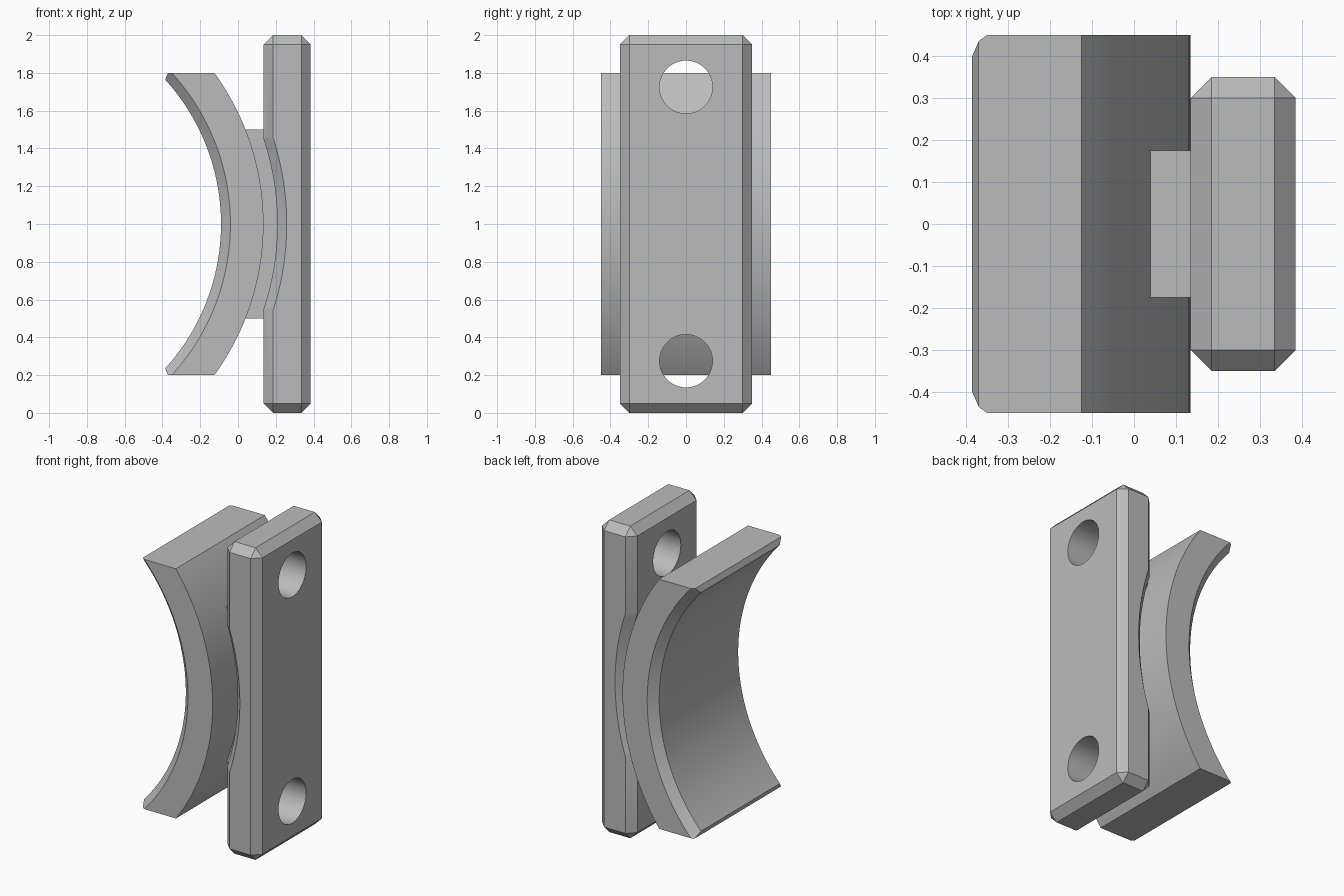
import bpy, bmesh
from math import pi, sin, cos, sqrt, asin

cube = bpy.data.objects.get("Cube")
if cube:
    bpy.data.objects.remove(cube, do_unlink=True)

grey = bpy.data.materials.new("plain grey")
grey.use_nodes = True
colour = (0.5, 0.5, 0.5, 1)
grey.diffuse_color = colour
grey.node_tree.nodes["Principled BSDF"].inputs["Base Color"].default_value = colour

CX, CZ = -1.226, 1.0      # shared axis of all the arcs
R_OUT, R_IN, R_GROOVE = 1.361, 1.136, 1.434
CH = 0.05                 # chamfer size


def finish(name, bm, helper=False):
    bmesh.ops.recalc_face_normals(bm, faces=bm.faces[:])
    mesh = bpy.data.meshes.new(name)
    bm.to_mesh(mesh)
    bm.free()
    obj = bpy.data.objects.new(name, mesh)
    bpy.context.collection.objects.link(obj)
    mesh.materials.append(grey)
    if helper:
        obj.hide_render = True
        obj.hide_set(True)
    return obj


def loft(name, rings, helper=False):
    """Skin matching rings of points and cap both ends."""
    bm = bmesh.new()
    loops = [[bm.verts.new(p) for p in ring] for ring in rings]
    n = len(loops[0])
    for a, b in zip(loops, loops[1:]):
        for i in range(n):
            j = (i + 1) % n
            bm.faces.new((a[i], a[j], b[j], b[i]))
    bm.faces.new(loops[0])
    bm.faces.new(loops[-1])
    return finish(name, bm, helper)


def box(name, x0, x1, half_y, z0, z1, bevel=0):
    bm = bmesh.new()
    bmesh.ops.create_cube(bm, size=1)
    for v in bm.verts:
        v.co = (x1 if v.co.x > 0 else x0,
                half_y if v.co.y > 0 else -half_y,
                z1 if v.co.z > 0 else z0)
    if bevel:
        bmesh.ops.bevel(bm, geom=bm.edges[:], offset=bevel, segments=1,
                        affect='EDGES', profile=0.5)
    return finish(name, bm)


def flared_cutter(name, radius, half_y):
    """Drum along y that widens at both ends, to cut an arc with chamfers."""
    n = 256
    ends = 2 * CH
    stations = [(-half_y - CH, radius + ends), (-half_y + CH, radius),
                (half_y - CH, radius), (half_y + CH, radius + ends)]
    rings = [[(CX + r * cos(2 * pi * i / n), y, CZ + r * sin(2 * pi * i / n))
              for i in range(n)] for y, r in stations]
    return loft(name, rings, True)


def cut(obj, cutter):
    mod = obj.modifiers.new("Cut", 'BOOLEAN')
    mod.operation = 'DIFFERENCE'
    mod.solver = 'EXACT'
    mod.object = cutter


def apply_and_smooth(obj):
    bpy.ops.object.select_all(action='DESELECT')
    obj.select_set(True)
    bpy.context.view_layer.objects.active = obj
    for mod in list(obj.modifiers):
        bpy.ops.object.modifier_apply(modifier=mod.name)
    bpy.ops.object.shade_smooth_by_angle(angle=pi / 9)


# Curved saddle: arc-backed block with the inner arc cut away
half = asin(0.8 / R_OUT)
steps = 48
profile = [(CX + R_OUT * cos(t), CZ + R_OUT * sin(t))
           for t in (half * (2 * i / steps - 1) for i in range(steps + 1))]
profile += [(-0.37, 1.8), (-0.40, 1.73), (-0.40, 0.27), (-0.37, 0.2)]
saddle = loft("curved_saddle", [[(x, y, z) for x, z in profile] for y in (-0.45, 0.45)])
cut(saddle, flared_cutter("saddle_cutter", R_IN, 0.45))

# Mounting plate: chamfered slab with a relief groove and two bolt holes
plate = box("mounting_plate", 0.135, 0.385, 0.35, 0, 2, CH)
cut(plate, flared_cutter("groove_cutter", R_GROOVE, 0.35))
for label, z in (("lower", 0.275), ("upper", 1.725)):
    n = 64
    rings = [[(x, 0.14 * cos(2 * pi * i / n), z + 0.14 * sin(2 * pi * i / n))
              for i in range(n)] for x in (0, 0.5)]
    cut(plate, loft(label + "_hole_cutter", rings, True))

# Web joining the saddle to the plate
box("joining_web", 0.03, 0.24, 0.175, 0.5, 1.5)

for part in (saddle, plate):
    apply_and_smooth(part)

# Remove the spent cutters
for obj in list(bpy.data.objects):
    if obj.name.endswith("_cutter"):
        bpy.data.objects.remove(obj, do_unlink=True)
